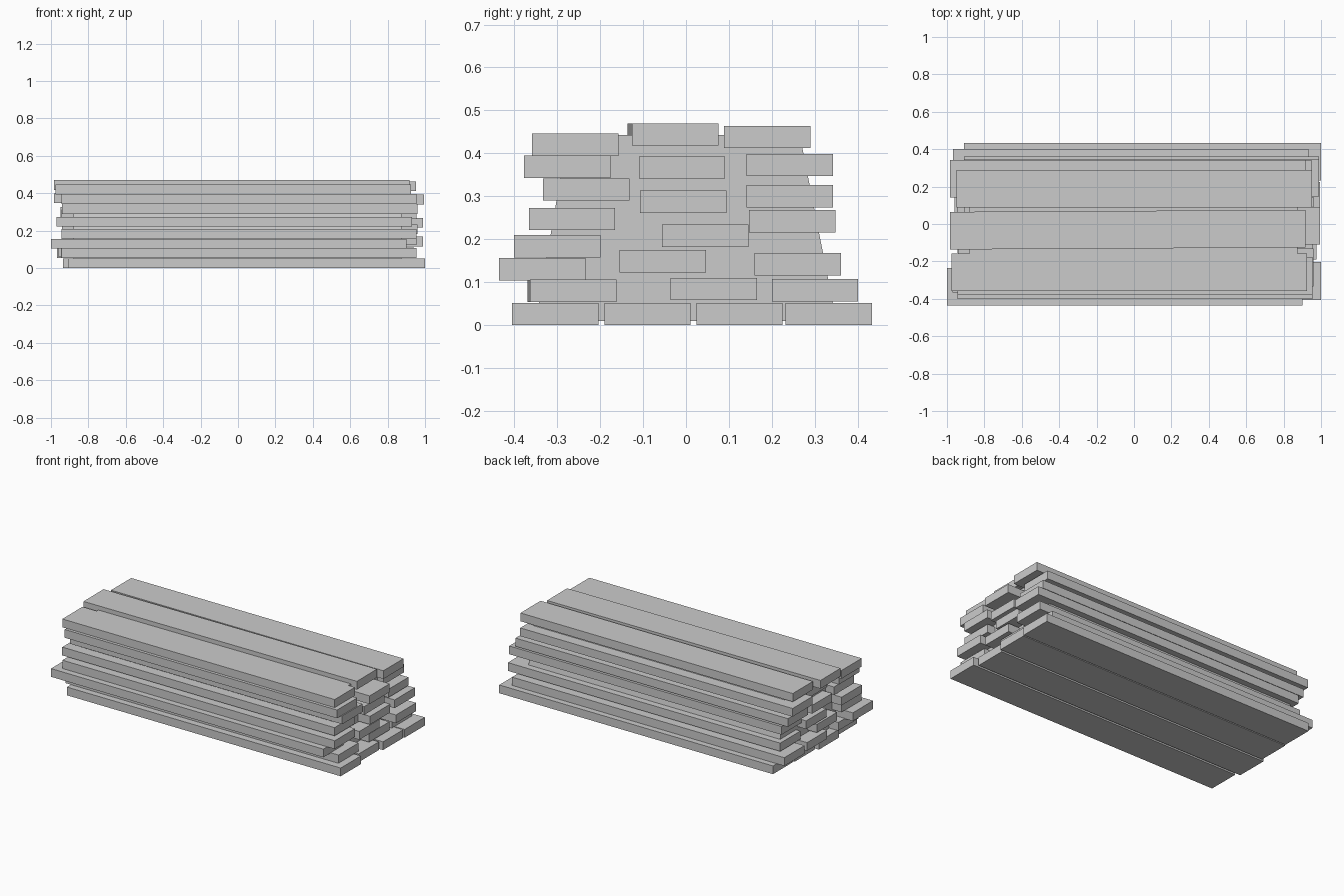
import bpy, bmesh, math

if "Cube" in bpy.data.objects:
    bpy.data.objects.remove(bpy.data.objects["Cube"])

L, W, T = 1.9, 0.201, 0.052   # plank length, width, thickness


def finish(name, bm):
    bmesh.ops.recalc_face_normals(bm, faces=bm.faces)
    me = bpy.data.meshes.new(name)
    bm.to_mesh(me)
    bm.free()
    ob = bpy.data.objects.new(name, me)
    bpy.context.collection.objects.link(ob)
    return ob


def plank(name, x0, y0, z0, turn=0.0):
    bm = bmesh.new()
    bmesh.ops.create_cube(bm, size=1)
    bmesh.ops.scale(bm, vec=(L + (0.01 if z0 == 0 else 0), W, T), verts=bm.verts)
    ob = finish(name, bm)
    ob.location = (x0 + L / 2 + (0.005 if z0 == 0 else 0), y0 + W / 2, z0 + T / 2)
    ob.rotation_euler.z = turn


# Each stack column: (left end x, front edge y, underside z, slight turn)
columns = {
    "base_plank": [
        (-0.91, -0.405, 0, 0), (-0.935, -0.19, 0, 0),
        (-0.915, 0.024, 0, 0), (-0.91, 0.232, 0, 0)],
    "front_plank": [
        (-0.945, -0.366, 0.054, 0.003), (-1.0, -0.435, 0.104, 0),
        (-0.945, -0.4, 0.158, 0), (-0.97, -0.366, 0.221, 0),
        (-0.94, -0.333, 0.29, 0), (-0.945, -0.377, 0.343, 0),
        (-0.975, -0.358, 0.394, 0)],
    "middle_plank": [
        (-0.96, -0.036, 0.058, 0), (-0.945, -0.155, 0.123, 0),
        (-0.94, -0.056, 0.182, 0), (-0.945, -0.107, 0.261, 0),
        (-0.905, -0.11, 0.341, 0), (-0.983, -0.131, 0.418, 0.0055)],
    "back_plank": [
        (-0.967, 0.2, 0.055, 0), (-0.91, 0.16, 0.116, 0),
        (-0.91, 0.147, 0.216, 0), (-0.95, 0.141, 0.274, 0),
        (-0.983, 0.141, 0.347, 0), (-0.948, 0.089, 0.412, 0)],
}
for name, items in columns.items():
    for i, (x, y, z, turn) in enumerate(items, 1):
        plank(f"{name}_{i}", x, y, z, turn)

# Tapered core filling the gaps between planks
bm = bmesh.new()
profile = [(-0.35, 0.01), (0.35, 0.01), (0.265, 0.443), (-0.275, 0.443)]
face = bm.faces.new([bm.verts.new((-0.88, y, z)) for y, z in profile])
ext = bmesh.ops.extrude_face_region(bm, geom=[face])
bmesh.ops.translate(bm, vec=(1.755, 0, 0),
                    verts=[g for g in ext["geom"] if isinstance(g, bmesh.types.BMVert)])
finish("stack_core", bm)
